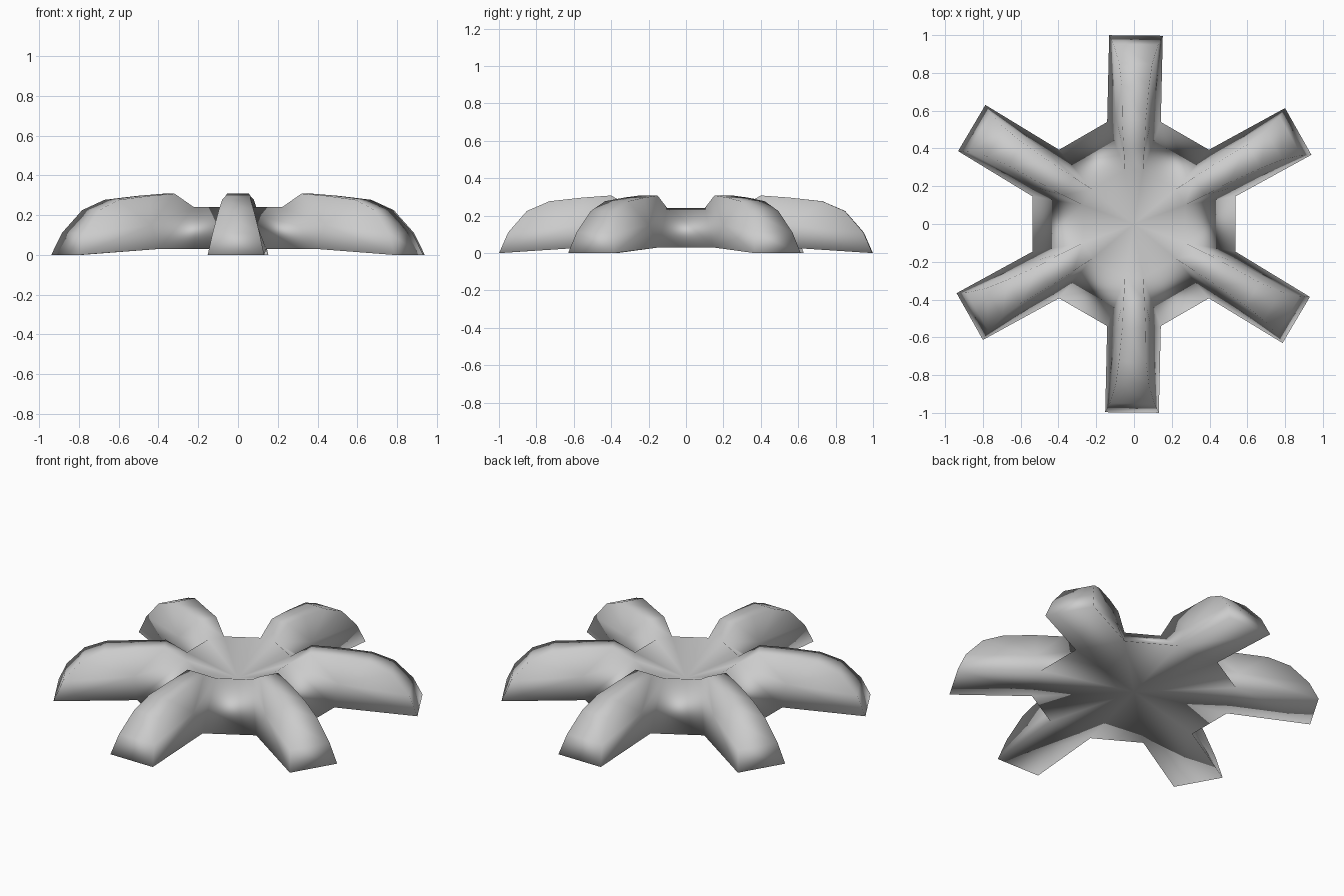
import bpy, bmesh, math
from mathutils import Vector, Matrix

if "Cube" in bpy.data.objects:
    bpy.data.objects.remove(bpy.data.objects["Cube"])

# Arm ridge profile in arm space: (distance from centre, half width, height)
RIDGE = [(0.284, 0.0485, 0.24), (0.40, 0.055, 0.308), (0.55, 0.062, 0.297),
         (0.73, 0.072, 0.277), (0.85, 0.088, 0.225), (0.95, 0.118, 0.11), (0.998, 0.142, 0.0)]
CORNER = (0.54, 0.142, 0.03)     # where the arm's lower edge meets the hub
DENT = (0.56, 0.096, 0.15)       # slight hollow in the arm side
DISH_Z = 0.12                    # centre of the upper dish
FLOOR_Z = 0.03                   # centre of the underside

bm = bmesh.new()


def arm_space(angle):
    """Return a function placing arm-space points; tips lean very slightly."""
    def place(p, side):
        lean = math.radians(-0.6) if p[0] > 0.6 else 0.0
        return bm.verts.new(Matrix.Rotation(angle + lean, 3, 'Z') @ Vector((p[0], p[1] * side, p[2])))
    return place


rings = []
dish = bm.verts.new((0, 0, DISH_Z))
floor = bm.verts.new((0, 0, FLOOR_Z))
for k in range(6):
    place = arm_space(math.radians(30 + 60 * k))
    # Arm top
    rows = {s: [place(p, s) for p in RIDGE] for s in (-1, 1)}
    for i in range(len(RIDGE) - 1):
        bm.faces.new((rows[-1][i], rows[-1][i + 1], rows[1][i + 1], rows[1][i]))
    # Arm sides, fanned around the hollow
    corners = {}
    for s in (-1, 1):
        dent = place(DENT, s)
        corners[s] = place(CORNER, s)
        loop = rows[s] + [corners[s]]
        for a, b in zip(loop, loop[1:] + loop[:1]):
            bm.faces.new((a, b, dent))
    # Arm underside, and the dish and floor wedges in front of it
    bm.faces.new((corners[-1], rows[-1][-1], rows[1][-1], corners[1]))
    bm.faces.new((floor, corners[-1], corners[1]))
    bm.faces.new((dish, rows[-1][0], rows[1][0]))
    rings.append((rows[-1][0], corners[-1], rows[1][0], corners[1]))

# Sloping hub walls, dish and floor wedges between the arms
for here, nxt in zip(rings, rings[1:] + rings[:1]):
    bm.faces.new((here[2], here[3], nxt[1], nxt[0]))
    bm.faces.new((dish, here[2], nxt[0]))
    bm.faces.new((floor, here[3], nxt[1]))

bmesh.ops.recalc_face_normals(bm, faces=bm.faces)
mesh = bpy.data.meshes.new("six_armed_base")
bm.to_mesh(mesh)
bm.free()
base = bpy.data.objects.new("six_armed_base", mesh)
bpy.context.collection.objects.link(base)
mesh.shade_smooth()
